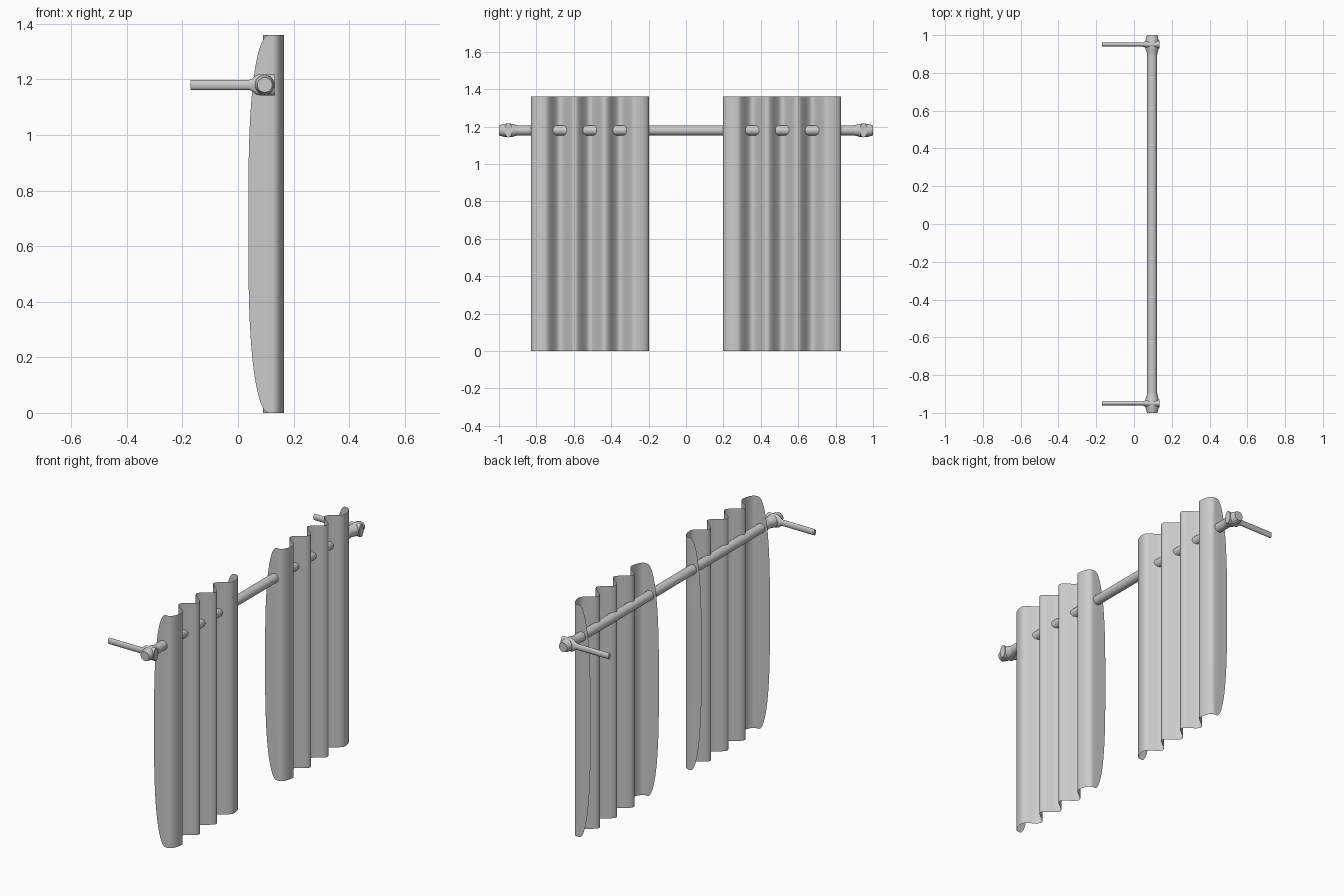
import bpy, math

if "Cube" in bpy.data.objects:
    bpy.data.objects.remove(bpy.data.objects["Cube"])

ROD_X, ROD_Z = 0.096, 1.18
HEIGHT = 1.36


def make_object(name, verts, faces, angle=40):
    mesh = bpy.data.meshes.new(name)
    mesh.from_pydata(verts, [], faces)
    mesh.update()
    ob = bpy.data.objects.new(name, mesh)
    bpy.context.collection.objects.link(ob)
    bpy.ops.object.select_all(action='DESELECT')
    ob.select_set(True)
    bpy.context.view_layer.objects.active = ob
    bpy.ops.object.mode_set(mode='EDIT')
    bpy.ops.mesh.select_all(action='SELECT')
    bpy.ops.mesh.normals_make_consistent(inside=False)
    bpy.ops.object.mode_set(mode='OBJECT')
    bpy.ops.object.shade_smooth_by_angle(angle=math.radians(angle))
    return ob


def lathe(name, profile, place, sides=20):
    """Capped lathe; place(t, a, b) maps axis distance and offsets to xyz."""
    verts, faces = [], []
    for t, r in profile:
        for i in range(sides):
            a = 2 * math.pi * i / sides
            verts.append(place(t, r * math.cos(a), r * math.sin(a)))
    for k in range(len(profile) - 1):
        for i in range(sides):
            j = (i + 1) % sides
            faces.append((k * sides + i, k * sides + j,
                          (k + 1) * sides + j, (k + 1) * sides + i))
    last = (len(profile) - 1) * sides
    faces.append(tuple(reversed(range(sides))))
    faces.append(tuple(range(last, last + sides)))
    return make_object(name, verts, faces)


def flap_edge(z):
    # back edge of the side flap, bowed towards the wall
    t = abs(z / HEIGHT * 2 - 1)
    return 0.11 - 0.073 * math.sqrt(max(0, 1 - t ** 3))


def curtain(name, centre):
    # half cross-section (u, x, f): f is the blend towards the flap edge
    half = []
    for i in range(31):
        u = 0.24 * i / 30
        half.append((u, 0.1275 - 0.0375 * math.cos(2 * math.pi * u / 0.16), 0))
    for i in range(1, 9):
        a = math.pi / 2 * i / 8
        half.append((0.24 + 0.076 * math.sin(a), 0.125 + 0.04 * math.cos(a), 0))
    half += [(0.316, 0.125, f) for f in (0.33, 0.67, 1)]
    section = [(-u, x, f) for u, x, f in reversed(half[1:])] + half
    # rows bunch up towards the top and bottom where the flap rounds off
    n = 32
    rows = [HEIGHT * (1 - math.cos(math.pi * k / n)) / 2 for k in range(n + 1)]
    verts = [(x + f * (flap_edge(z) - x), centre + u, z)
             for z in rows for u, x, f in section]
    w = len(section)
    faces = [(k * w + i, k * w + i + 1, (k + 1) * w + i + 1, (k + 1) * w + i)
             for k in range(n) for i in range(w - 1)]
    return make_object(name, verts, faces, 60)


# rod
lathe("curtain_rod", [(-0.92, 0.027), (0.92, 0.027)],
      lambda t, a, b: (ROD_X + a, t, ROD_Z + b))

finial = [(0.89, 0.026), (0.905, 0.028), (0.925, 0.034), (0.94, 0.036),
          (0.96, 0.036), (0.975, 0.034), (1.0, 0.027)]
bracket = [(-0.17, 0.018), (0.04, 0.018), (0.05, 0.022), (0.06, 0.031),
           (0.068, 0.036), (0.078, 0.0375), (0.134, 0.0375)]

for side, s in (("left", -1), ("right", 1)):
    # rounded rod end
    lathe("finial_" + side, finial,
          lambda t, a, b: (ROD_X + a, s * t, ROD_Z + b))
    # flattened wall arm with a collar around the rod end
    lathe("wall_bracket_" + side, bracket,
          lambda t, a, b: (t, s * 0.95 + a * 0.55, ROD_Z + b))
    # pleated cloth panel
    curtain("curtain_" + side, s * 0.514)
